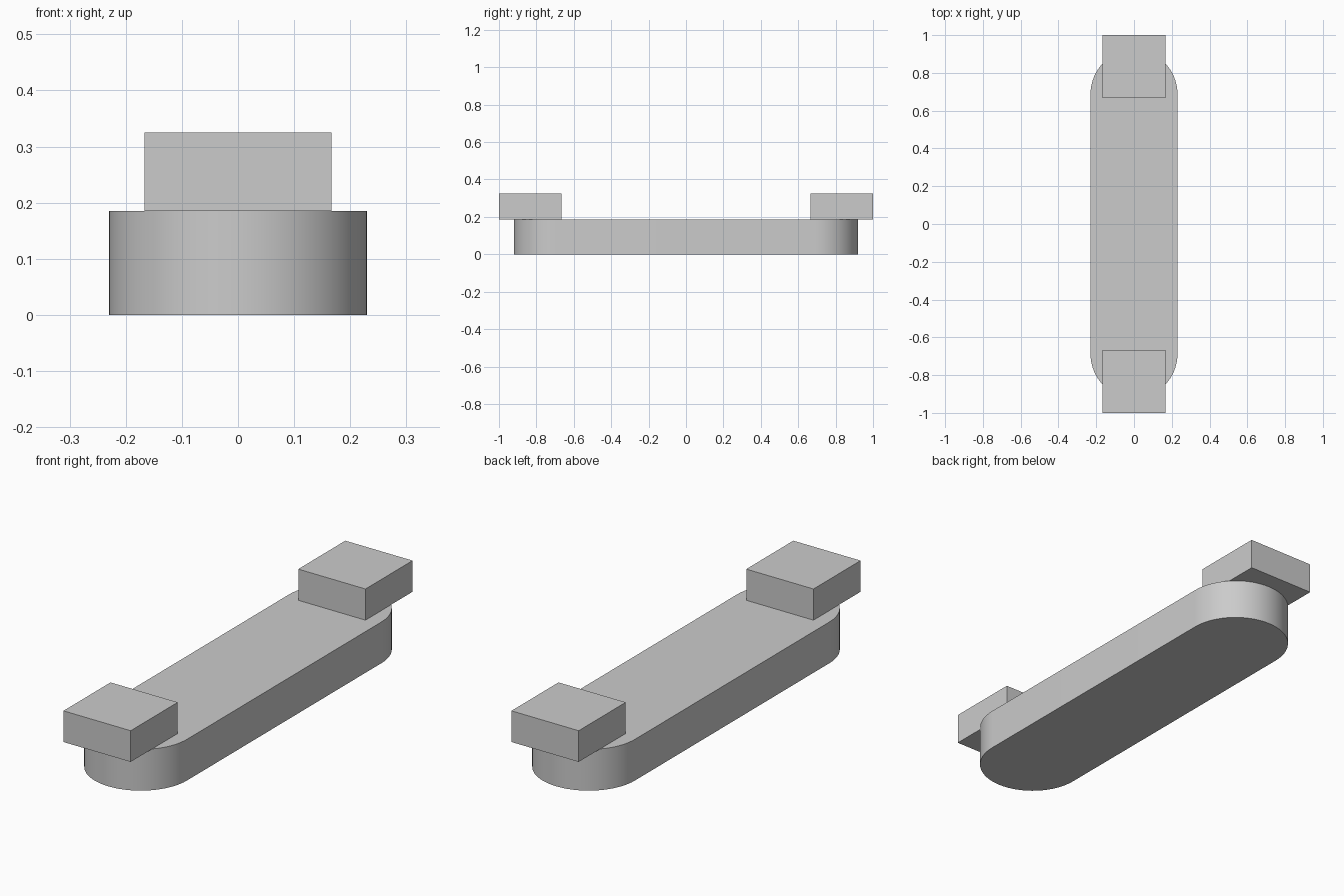
import bpy
import bmesh
from math import pi, sin, cos, radians

cube = bpy.data.objects.get("Cube")
if cube:
    bpy.data.objects.remove(cube, do_unlink=True)

# Single plain grey finish
GREY = (0.6, 0.6, 0.6, 1.0)
grey = bpy.data.materials.new("light grey")
grey.use_nodes = True
grey.diffuse_color = GREY
grey.node_tree.nodes["Principled BSDF"].inputs["Base Color"].default_value = GREY


def extrude_outline(name, outline, bottom, top):
    """Prism from a counter-clockwise xy outline."""
    bm = bmesh.new()
    base = bm.faces.new([bm.verts.new((x, y, bottom)) for x, y in outline])
    extruded = bmesh.ops.extrude_face_region(bm, geom=[base], use_keep_orig=True)
    verts = [g for g in extruded["geom"] if isinstance(g, bmesh.types.BMVert)]
    bmesh.ops.translate(bm, verts=verts, vec=(0, 0, top - bottom))
    bmesh.ops.recalc_face_normals(bm, faces=bm.faces[:])
    mesh = bpy.data.meshes.new(name)
    bm.to_mesh(mesh)
    bm.free()
    mesh.materials.append(grey)
    obj = bpy.data.objects.new(name, mesh)
    bpy.context.collection.objects.link(obj)
    return obj


# Long bar with half-round ends
RADIUS, CENTRE, STEPS = 0.23, 0.69, 32
BAR_TOP, BLOCK_TOP = 0.185, 0.325
outline = []
for side, start in ((1, 0), (-1, pi)):
    for i in range(STEPS + 1):
        a = start + pi * i / STEPS
        outline.append((RADIUS * cos(a), side * CENTRE + RADIUS * sin(a)))
bar = extrude_outline("rounded_bar", outline, 0, BAR_TOP)
bpy.ops.object.select_all(action="DESELECT")
bar.select_set(True)
bpy.context.view_layer.objects.active = bar
bpy.ops.object.shade_smooth_by_angle(angle=radians(30))

# Square block overhanging each end
HALF = 0.167
for name, side in (("front_block", -1), ("back_block", 1)):
    y = side * (1 - HALF)
    square = [(-HALF, y - HALF), (HALF, y - HALF), (HALF, y + HALF), (-HALF, y + HALF)]
    extrude_outline(name, square, BAR_TOP, BLOCK_TOP)
